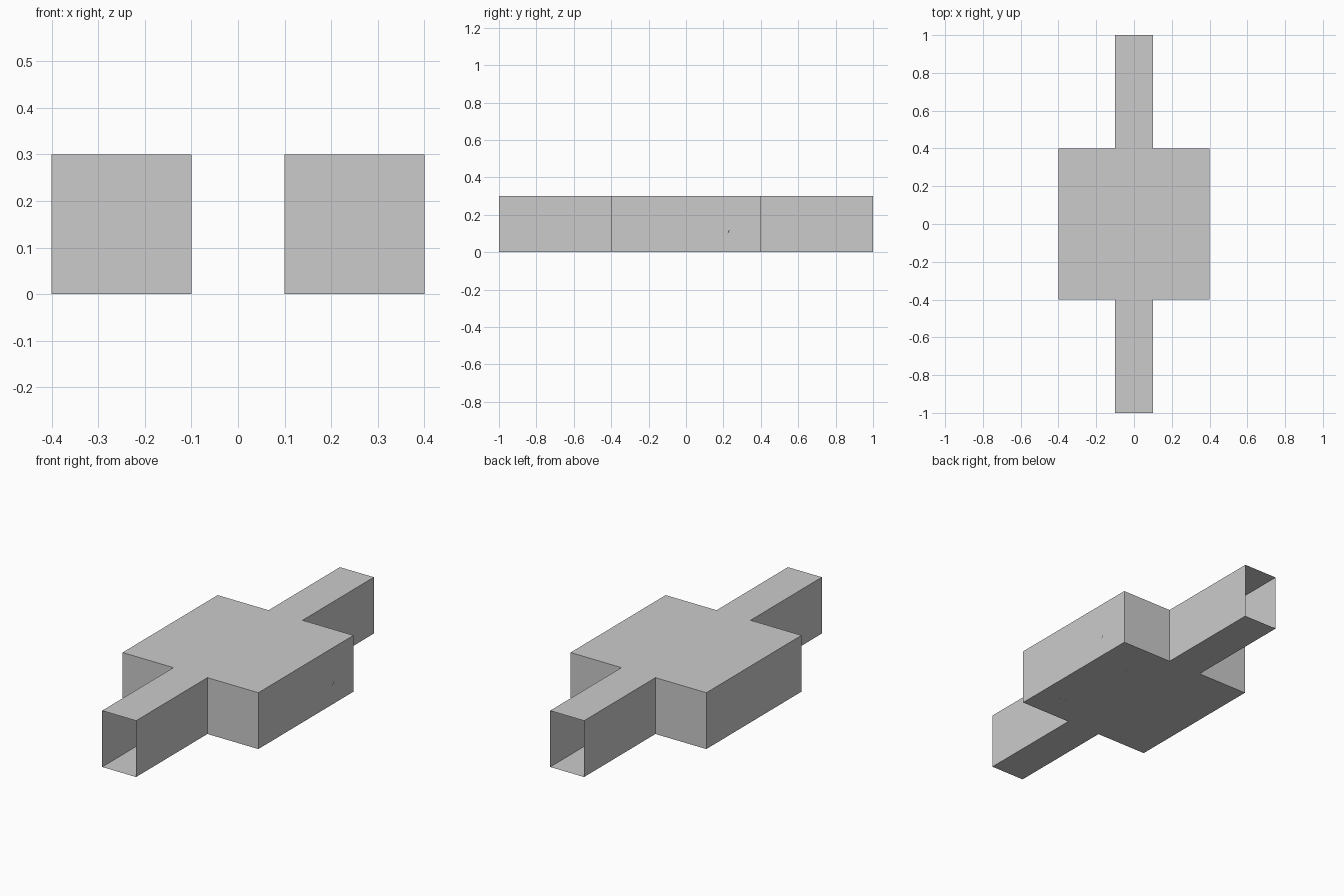
import bpy, bmesh

if "Cube" in bpy.data.objects:
    bpy.data.objects.remove(bpy.data.objects["Cube"])

H = 0.30          # wall height
ROOM = 0.40       # half width of the square room
TUNNEL = 0.10     # half width of the passages
END = 1.00        # passage ends (open)


def material(name, rgb):
    m = bpy.data.materials.new(name)
    m.diffuse_color = (*rgb, 1)
    m.use_nodes = True
    m.node_tree.nodes["Principled BSDF"].inputs["Base Color"].default_value = m.diffuse_color
    return m


gray = material("light gray", (0.6, 0.6, 0.6))
dark = material("dark speck", (0.03, 0.03, 0.03))


def finish(name, bm, mat):
    me = bpy.data.meshes.new(name)
    bm.to_mesh(me)
    bm.free()
    me.materials.append(mat)
    ob = bpy.data.objects.new(name, me)
    bpy.context.collection.objects.link(ob)
    return ob


# Thin-walled room with two open passages: plan outline swept upwards
half = [(TUNNEL, -END), (TUNNEL, -ROOM), (ROOM, -ROOM),
        (ROOM, ROOM), (TUNNEL, ROOM), (TUNNEL, END)]
plan = half + [(-x, y) for x, y in reversed(half)]
bm = bmesh.new()
low = [bm.verts.new((x, y, 0)) for x, y in plan]
top = [bm.verts.new((x, y, H)) for x, y in plan]
bm.faces.new(low[::-1])
bm.faces.new(top)
n = len(plan)
for i in range(n):
    j = (i + 1) % n
    if plan[i][1] == plan[j][1] and abs(plan[i][1]) == END:
        continue                      # leave the passage mouths open
    bm.faces.new((low[i], low[j], top[j], top[i]))
finish("room_with_passages", bm, gray)

# Tiny dark chips on the underside
bm = bmesh.new()
for x, y in [(0.21, 0.185), (0.285, -0.25), (0.245, -0.245)]:
    bm.faces.new([bm.verts.new((x + dx, y + dy, -0.001))
                  for dx, dy in [(-0.005, 0), (0, 0.003), (0.005, 0), (0, -0.003)]])
finish("floor_chips", bm, dark)

# Small crack on the right wall
bm = bmesh.new()
bm.faces.new([bm.verts.new((ROOM + 0.001, y, z))
              for y, z in [(0.222, 0.098), (0.228, 0.105), (0.234, 0.122), (0.226, 0.112)]])
finish("wall_crack", bm, dark)
